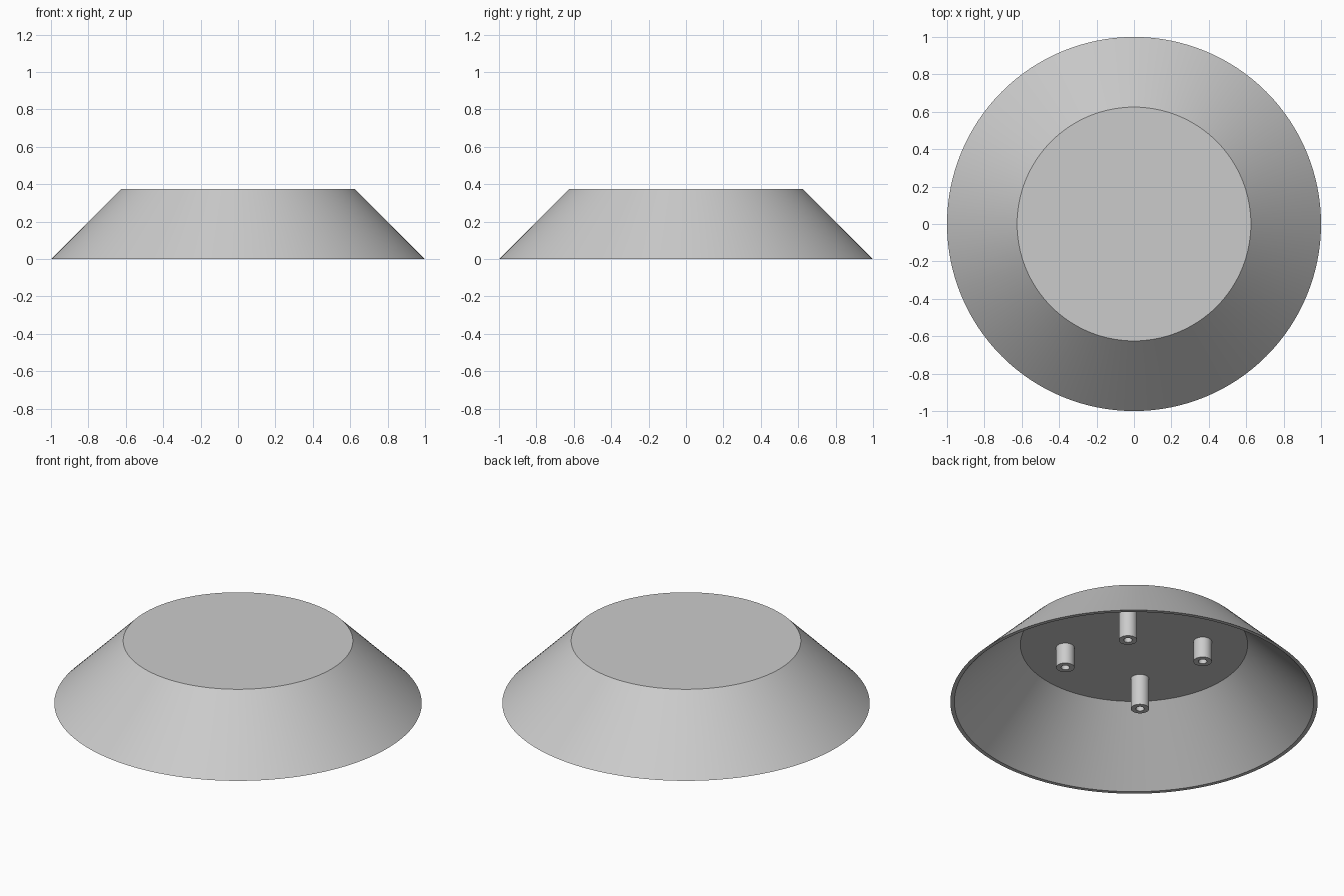
import bpy
import bmesh
import math
from mathutils import Matrix, Vector

cube = bpy.data.objects.get("Cube")
if cube:
    bpy.data.objects.remove(cube, do_unlink=True)

grey = bpy.data.materials.new("light_grey")
grey.use_nodes = True
colour = (0.6, 0.6, 0.6, 1)
grey.diffuse_color = colour
grey.node_tree.nodes["Principled BSDF"].inputs["Base Color"].default_value = colour


def lathe(name, profile, steps, location=(0, 0, 0), closed=False):
    """Revolve a (radius, height) profile about z."""
    bm = bmesh.new()
    verts = [bm.verts.new((r, 0, z)) for r, z in profile]
    pairs = list(zip(verts, verts[1:]))
    if closed:
        pairs.append((verts[-1], verts[0]))
    edges = [bm.edges.new(p) for p in pairs]
    bmesh.ops.spin(bm, geom=verts + edges, cent=(0, 0, 0), axis=(0, 0, 1),
                   angle=math.tau, steps=steps)
    bmesh.ops.remove_doubles(bm, verts=bm.verts, dist=0.0001)
    bmesh.ops.recalc_face_normals(bm, faces=bm.faces)
    mesh = bpy.data.meshes.new(name)
    bm.to_mesh(mesh)
    bm.free()
    mesh.materials.append(grey)
    obj = bpy.data.objects.new(name, mesh)
    obj.location = location
    bpy.context.collection.objects.link(obj)
    bpy.ops.object.select_all(action="DESELECT")
    obj.select_set(True)
    bpy.context.view_layer.objects.active = obj
    bpy.ops.object.shade_smooth_by_angle(angle=math.radians(30))
    return obj


# Hollow conical cover, open underneath
TOP = 0.375
WALL = 0.0156
CEILING = TOP - WALL
RIM = 1 - WALL * math.sqrt(2)
lathe("cover_shell", [(0, TOP), (1 - TOP, TOP), (1, 0), (RIM, 0),
                      (RIM - CEILING, CEILING), (0, CEILING)], 128)

# Four hollow posts under the top, alternating long and short
POST_RADIUS = 0.05
HOLE_RADIUS = 0.023
for i, name in enumerate(("back_left", "back_right", "front_right", "front_left")):
    length = 0.125 if i % 2 else 0.1875
    spot = Matrix.Rotation(math.radians(45 + 90 * i), 3, "Z") @ Vector((0.375, 0, CEILING))
    lathe(name + "_post", [(POST_RADIUS, 0), (POST_RADIUS, -length),
                           (HOLE_RADIUS, -length), (HOLE_RADIUS, 0)],
          48, spot, closed=True)
